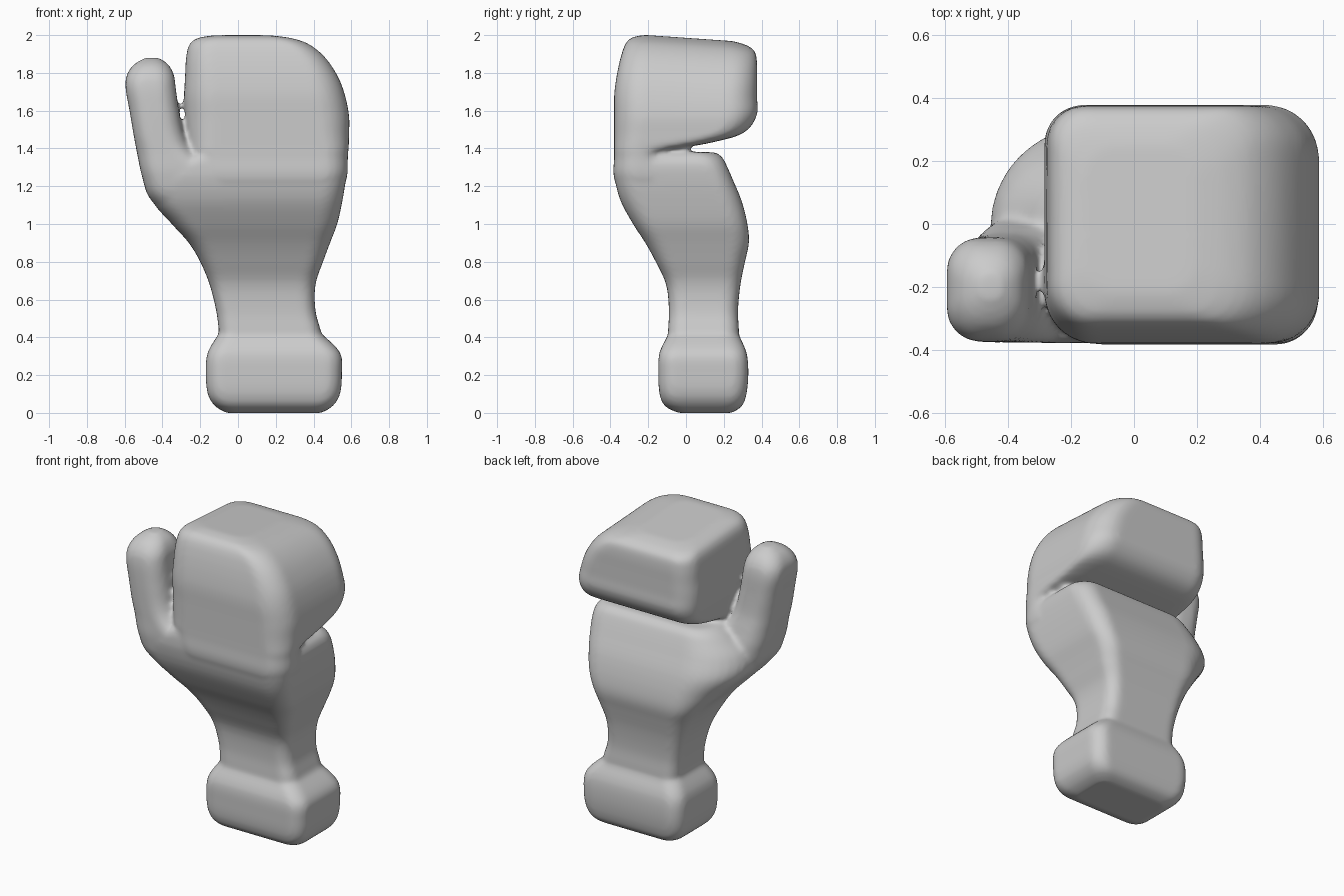
import bpy, bmesh, math


def smooth_rows(rows, steps=5):
    """Catmull-Rom interpolation between section rows."""
    out = []
    for i in range(len(rows) - 1):
        a, b = rows[max(i - 1, 0)], rows[i]
        c, d = rows[i + 1], rows[min(i + 2, len(rows) - 1)]
        for s in range(steps):
            t = s / steps
            out.append([0.5 * (2 * q + (r - p) * t + (2 * p - 5 * q + 4 * r - w) * t * t
                               + (3 * q - p - 3 * r + w) * t ** 3)
                        for p, q, r, w in zip(a, b, c, d)])
    out.append(list(rows[-1]))
    return out


def loft(bm, rows, tilt=None, n=8):
    """Loft rounded rectangles. Row: z, x0, x1, y0, y1, corner radius, back-left radius."""
    rings = []
    for z, x0, x1, y0, y1, r, rb in smooth_rows(rows):
        lim = 0.49 * min(x1 - x0, y1 - y0)
        r, rb = min(r, lim), min(rb, 2 * lim - r if r < lim else lim)
        corners = [(x1 - r, y1 - r, r), (x0 + rb, y1 - rb, rb),
                   (x0 + r, y0 + r, r), (x1 - r, y0 + r, r)]
        ring = []
        for k, (cx, cy, rad) in enumerate(corners):
            for j in range(n + 1):
                a = math.pi / 2 * (k + j / n)
                x, y = cx + rad * math.cos(a), cy + rad * math.sin(a)
                ring.append(bm.verts.new((x, y, z + (tilt(y, z) if tilt else 0))))
        rings.append(ring)
    m = len(rings[0])
    faces = [bm.faces.new(rings[0][::-1]), bm.faces.new(rings[-1])]
    for lo, hi in zip(rings, rings[1:]):
        for j in range(m):
            k = (j + 1) % m
            faces.append(bm.faces.new((lo[j], lo[k], hi[k], hi[j])))
    bmesh.ops.recalc_face_normals(bm, faces=faces)


# Rounded block at the wrist
cuff = [
    (0.00, -0.06, 0.44, -0.04, 0.24, 0.06, 0.06),
    (0.035, -0.12, 0.50, -0.11, 0.295, 0.08, 0.08),
    (0.10, -0.16, 0.54, -0.14, 0.32, 0.09, 0.09),
    (0.21, -0.17, 0.55, -0.146, 0.33, 0.09, 0.09),
    (0.32, -0.16, 0.54, -0.14, 0.32, 0.09, 0.09),
    (0.42, -0.10, 0.44, -0.09, 0.275, 0.08, 0.08),
]

# Neck widening into the palm
palm = [
    (0.30, -0.09, 0.44, -0.09, 0.27, 0.08, 0.08),
    (0.42, -0.10, 0.44, -0.095, 0.28, 0.08, 0.08),
    (0.54, -0.115, 0.41, -0.09, 0.275, 0.08, 0.08),
    (0.68, -0.15, 0.41, -0.105, 0.288, 0.08, 0.09),
    (0.80, -0.20, 0.45, -0.16, 0.312, 0.09, 0.12),
    (0.90, -0.26, 0.487, -0.215, 0.333, 0.10, 0.15),
    (1.00, -0.35, 0.525, -0.28, 0.325, 0.11, 0.22),
    (1.12, -0.45, 0.552, -0.345, 0.295, 0.12, 0.28),
    (1.23, -0.44, 0.57, -0.375, 0.25, 0.12, 0.28),
    (1.31, -0.36, 0.575, -0.378, 0.215, 0.12, 0.22),
    (1.355, -0.30, 0.56, -0.37, 0.19, 0.12, 0.17),
    (1.38, -0.25, 0.53, -0.34, 0.155, 0.11, 0.14),
]

# Curled fingers: front slab growing into a block that overhangs the palm
fingers = [
    (1.08, -0.10, 0.45, -0.26, -0.02, 0.10, 0.08),
    (1.22, -0.20, 0.568, -0.375, -0.06, 0.13, 0.08),
    (1.36, -0.25, 0.582, -0.38, -0.11, 0.13, 0.08),
    (1.395, -0.26, 0.585, -0.38, -0.06, 0.13, 0.08),
    (1.43, -0.265, 0.587, -0.38, 0.13, 0.14, 0.10),
    (1.48, -0.272, 0.588, -0.38, 0.30, 0.15, 0.11),
    (1.57, -0.28, 0.588, -0.38, 0.373, 0.16, 0.12),
    (1.68, -0.285, 0.567, -0.38, 0.376, 0.16, 0.12),
    (1.78, -0.28, 0.53, -0.367, 0.376, 0.15, 0.12),
    (1.88, -0.275, 0.465, -0.345, 0.376, 0.14, 0.12),
    (1.95, -0.26, 0.385, -0.32, 0.365, 0.13, 0.11),
    (1.985, -0.225, 0.30, -0.285, 0.32, 0.12, 0.10),
    (2.003, -0.16, 0.20, -0.22, 0.25, 0.10, 0.10),
]

# Thumb standing beside the fingers
thumb = [
    (0.95, -0.26, 0.00, -0.20, 0.00, 0.09, 0.09),
    (1.12, -0.455, 0.00, -0.34, 0.03, 0.11, 0.13),
    (1.25, -0.507, -0.10, -0.375, 0.02, 0.11, 0.13),
    (1.38, -0.535, -0.23, -0.376, -0.01, 0.11, 0.12),
    (1.47, -0.552, -0.285, -0.376, -0.03, 0.10, 0.11),
    (1.60, -0.574, -0.313, -0.376, -0.04, 0.10, 0.10),
    (1.72, -0.595, -0.33, -0.372, -0.045, 0.10, 0.10),
    (1.79, -0.588, -0.34, -0.355, -0.06, 0.10, 0.10),
    (1.845, -0.55, -0.37, -0.31, -0.10, 0.08, 0.08),
    (1.88, -0.49, -0.42, -0.24, -0.16, 0.03, 0.03),
]

bm = bmesh.new()
loft(bm, cuff)
loft(bm, palm)
loft(bm, fingers, tilt=lambda y, z: -0.07 * (y + 0.25) * min(1, max(0, (z - 1.6) / 0.4)))
loft(bm, thumb)
mesh = bpy.data.meshes.new("mitten_hand")
bm.to_mesh(mesh)
bm.free()
hand = bpy.data.objects.new("mitten_hand", mesh)
bpy.context.collection.objects.link(hand)

# Fuse the parts into one skin and soften the joins
fuse = hand.modifiers.new("fuse", 'REMESH')
fuse.mode = 'VOXEL'
fuse.voxel_size = 0.014
fuse.use_smooth_shade = True
soften = hand.modifiers.new("soften", 'SMOOTH')
soften.factor = 0.5
soften.iterations = 8
